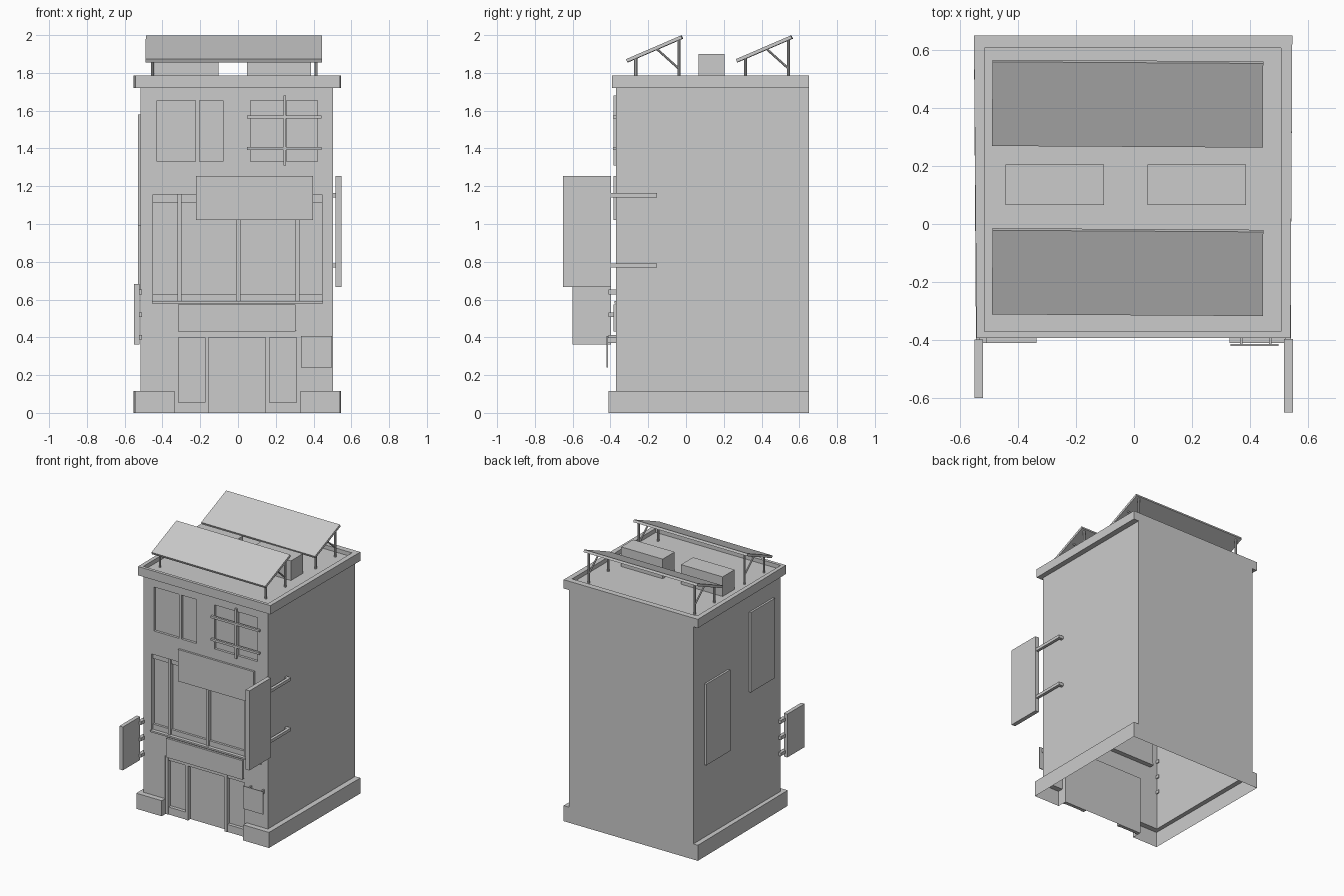
import bpy, bmesh, math
from mathutils import Vector, Matrix

if "Cube" in bpy.data.objects:
    bpy.data.objects.remove(bpy.data.objects["Cube"])

L, R, F, B = -0.515, 0.503, -0.37, 0.65      # body walls
BASE, EAVE, TOP, ROOF = 0.115, 1.72, 1.785, 1.755


def finish(bm, name, normals=True):
    bmesh.ops.remove_doubles(bm, verts=bm.verts, dist=1e-5)
    if normals:
        bmesh.ops.recalc_face_normals(bm, faces=bm.faces)
    me = bpy.data.meshes.new(name)
    bm.to_mesh(me)
    bm.free()
    ob = bpy.data.objects.new(name, me)
    bpy.context.collection.objects.link(ob)
    return ob


def box(name, x0, x1, y0, y1, z0, z1):
    bm = bmesh.new()
    size = Matrix.Diagonal((x1 - x0, y1 - y0, z1 - z0, 1))
    mid = Matrix.Translation(((x0 + x1) / 2, (y0 + y1) / 2, (z0 + z1) / 2))
    bmesh.ops.create_cube(bm, size=1, matrix=mid @ size)
    return finish(bm, name)


def rod(name, a, b, r=0.008):
    a, b = Vector(a), Vector(b)
    d = b - a
    bm = bmesh.new()
    m = Matrix.Translation((a + b) / 2) @ d.to_track_quat('Z', 'Y').to_matrix().to_4x4()
    bmesh.ops.create_cone(bm, cap_ends=True, segments=8, radius1=r, radius2=r,
                          depth=d.length, matrix=m)
    return finish(bm, name)


def loft(name, rows, closed=False, cap=False):
    # rows: list of (2D points, height), bridged one after another
    bm = bmesh.new()
    vs = [[bm.verts.new((x, y, z)) for x, y in pts] for pts, z in rows]
    n = len(vs[0])
    for a, b in zip(vs, vs[1:]):
        for i in range(n if closed else n - 1):
            j = (i + 1) % n
            bm.faces.new((a[i], a[j], b[j], b[i]))
    if cap:
        bm.faces.new(vs[-1])
    bmesh.ops.dissolve_degenerate(bm, dist=1e-5, edges=bm.edges)
    return finish(bm, name)


# side and back walls
loft("side_and_back_walls", [([(R, F), (R, B), (L, B), (L, F)], z) for z in (BASE, EAVE)])

# plinth wrapping the building, interrupted at the doorway
DL, DR = -0.337, 0.33
outer = [(DL, F), (DL, -0.41), (-0.545, -0.41), (-0.552, B),
         (0.546, B), (0.54, -0.41), (DR, -0.41), (DR, F)]
inner = [(DL, F), (DL, F), (L, F), (L, B), (R, B), (R, F), (DR, F), (DR, F)]
loft("plinth", [(outer, 0), (outer, BASE), (inner, BASE)])

# cornice with a parapet and sunken roof
body = [(L, F), (R, F), (R, B), (L, B)]
rim = [(-0.543, -0.393), (0.54, -0.393), (0.546, B), (-0.552, B)]
lip = [(L, F), (0.507, F), (0.507, 0.607), (L, 0.607)]
loft("cornice_and_roof", [(body, EAVE), (rim, EAVE), (rim, TOP), (lip, TOP), (lip, ROOF)],
     closed=True, cap=True)

# front wall with recessed openings: x0, x1, z0, z1, depth (0 = plain hole)
openings = [(L, DL, 0, BASE, 0), (DR, R, 0, BASE, 0),
            (DL, DR, 0, 0.435, 0.035),
            (-0.45, 0.445, 0.585, 1.155, 0.035),
            (-0.43, -0.225, 1.33, 1.655, 0.018), (-0.205, -0.08, 1.33, 1.655, 0.018),
            (0.067, 0.24, 1.33, 1.655, 0.018), (0.256, 0.42, 1.33, 1.655, 0.018)]
bm = bmesh.new()


def quad(*pts):
    bm.faces.new([bm.verts.new(p) for p in pts])


xs = sorted({L, R} | {v for o in openings for v in o[:2]})
zs = sorted({0, EAVE} | {v for o in openings for v in o[2:4]})
for x0, x1 in zip(xs, xs[1:]):
    for z0, z1 in zip(zs, zs[1:]):
        cx, cz = (x0 + x1) / 2, (z0 + z1) / 2
        if not any(o[0] < cx < o[1] and o[2] < cz < o[3] for o in openings):
            quad((x0, F, z0), (x1, F, z0), (x1, F, z1), (x0, F, z1))
for x0, x1, z0, z1, d in openings:
    if d:
        y = F + d
        quad((x0, y, z0), (x1, y, z0), (x1, y, z1), (x0, y, z1))
        quad((x0, F, z0), (x0, y, z0), (x0, y, z1), (x0, F, z1))
        quad((x1, y, z0), (x1, F, z0), (x1, F, z1), (x1, y, z1))
        quad((x0, y, z1), (x1, y, z1), (x1, F, z1), (x0, F, z1))
        if z0 > 0:
            quad((x0, F, z0), (x1, F, z0), (x1, y, z0), (x0, y, z0))
finish(bm, "front_wall", normals=False)

# middle floor window frame
for x in (-0.31, 0.001, 0.315):
    box("window_mullion", x - 0.011, x + 0.011, -0.362, -0.335, 0.585, 1.155)
for z0, z1 in ((0.592, 0.63), (1.115, 1.155)):
    box("window_rail", -0.45, 0.445, -0.352, -0.335, z0, z1)
box("window_sill", -0.455, 0.45, -0.378, -0.335, 0.58, 0.592)

# shopfront side panels with frames
for x0, x1 in ((DL, -0.155), (0.145, DR)):
    for a, b in ((x0, x0 + 0.021), (x1 - 0.021, x1)):
        box("shopfront_post", a, b, -0.364, -0.335, 0, 0.435)
    box("shopfront_kick_rail", x0, x1, -0.36, -0.335, 0, 0.055)
box("shopfront_head_rail", DL, DR, -0.36, -0.335, 0.4, 0.435)

# flat boards above the window and shopfront
box("upper_board", -0.222, 0.398, -0.385, F, 1.02, 1.255)
box("lower_board", -0.318, 0.305, -0.385, F, 0.432, 0.573)

# window guard bars
box("guard_bar_upright", 0.241, 0.255, -0.384, -0.365, 1.31, 1.68)
for z in (1.4, 1.567):
    box("guard_bar_cross", 0.047, 0.442, -0.386, -0.37, z - 0.008, z + 0.008)

# projecting sign on the right with two brackets
box("right_projecting_sign", 0.517, 0.548, -0.65, -0.397, 0.667, 1.255)
for z in (0.78, 1.152):
    box("right_sign_arm", 0.521, 0.542, -0.4, -0.155, z - 0.011, z + 0.011)
    box("right_sign_foot", 0.49, 0.542, -0.175, -0.153, z - 0.011, z + 0.011)

# projecting sign on the left with three brackets
box("left_projecting_sign", -0.55, -0.521, -0.6, -0.398, 0.363, 0.683)
for z in (0.4, 0.52, 0.64):
    box("left_sign_bracket", -0.534, -0.507, -0.41, -0.345, z - 0.012, z + 0.012)

# wall panels on the left side
box("left_wall_panel_low", -0.53, L, 0.24, 0.52, 0.65, 1.25)
box("left_wall_panel_high", -0.53, L, -0.28, 0.0, 0.99, 1.58)

# small hanging sign by the door
box("hanging_sign", 0.333, 0.498, -0.42, -0.414, 0.24, 0.408)
for x in (0.37, 0.47):
    box("hanging_sign_hook", x - 0.005, x + 0.005, -0.416, F, 0.37, 0.4)

# roof boxes
for x0 in (-0.443, 0.047):
    box("roof_unit", x0, x0 + 0.34, 0.065, 0.205, ROOF, 1.9)

# tilted roof panels on legs with braces
for y in (-0.166, 0.415):
    panel = box("roof_panel", -0.467, 0.467, -0.158, 0.158, -0.009, 0.009)
    panel.matrix_world = (Matrix.Translation((-0.022, y, 1.927))
                          @ Matrix.Rotation(-0.006, 4, 'Z')
                          @ Matrix.Rotation(math.radians(23.3), 4, 'X'))
    for x in (-0.452, 0.414):
        rod("panel_front_leg", (x, y - 0.1, ROOF), (x, y - 0.1, 1.88))
        rod("panel_back_leg", (x, y + 0.128, ROOF), (x, y + 0.128, 1.98))
        rod("panel_brace", (x, y + 0.01, 1.928), (x, y + 0.125, 1.825), 0.006)
